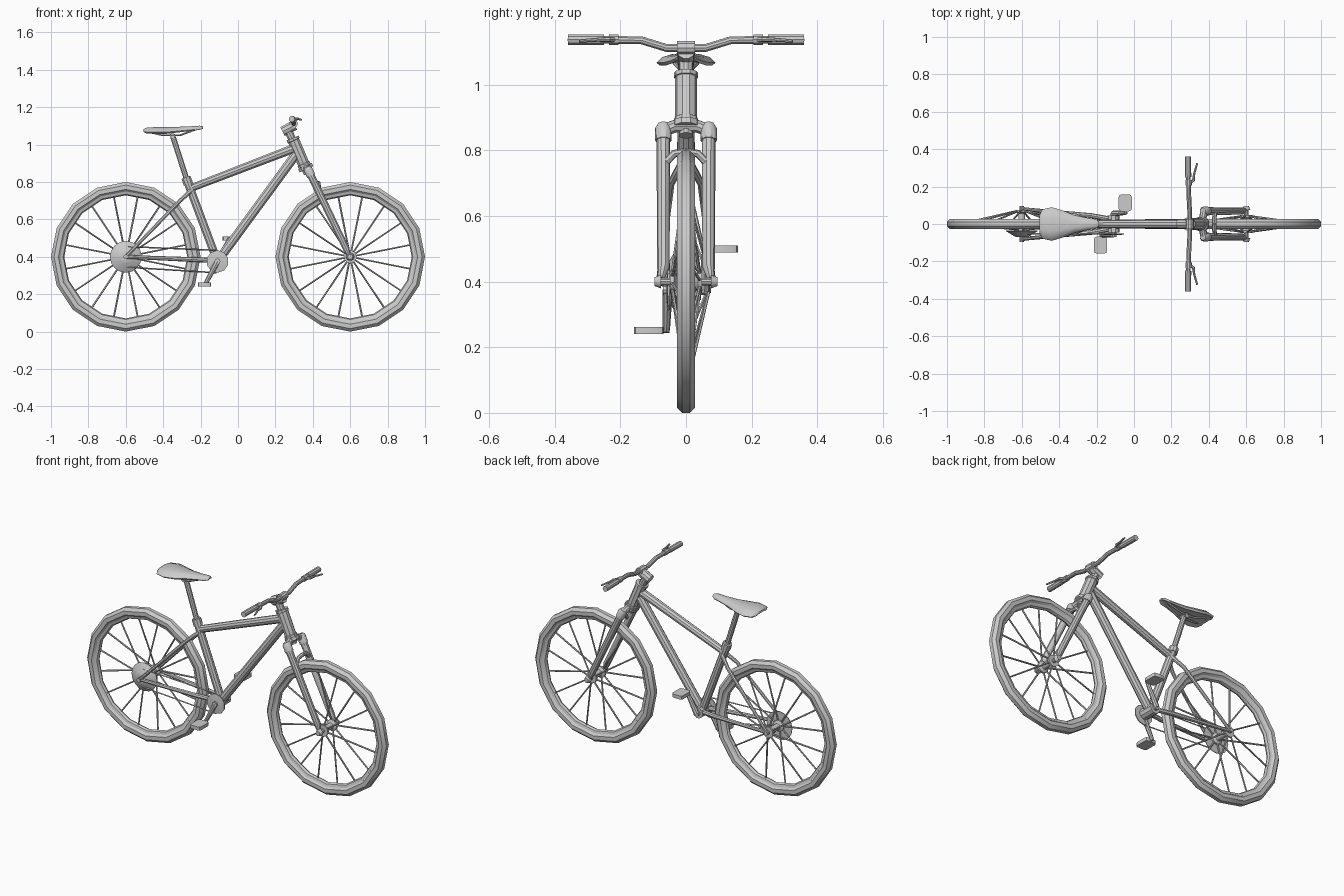
import bpy, bmesh, math
from mathutils import Vector

if "Cube" in bpy.data.objects:
    bpy.data.objects.remove(bpy.data.objects["Cube"], do_unlink=True)

grey = bpy.data.materials.new("light grey")
grey.use_nodes = True
grey.diffuse_color = (0.6, 0.6, 0.6, 1)
grey.node_tree.nodes["Principled BSDF"].inputs["Base Color"].default_value = (0.6, 0.6, 0.6, 1)


def finish(ob, angle=35):
    """Give the part its colour and shading."""
    ob.data.materials.clear()
    ob.data.materials.append(grey)
    bpy.ops.object.select_all(action='DESELECT')
    ob.select_set(True)
    bpy.context.view_layer.objects.active = ob
    bpy.ops.object.shade_smooth_by_angle(angle=math.radians(angle))
    return ob


def from_bmesh(name, bm, angle=35):
    bmesh.ops.recalc_face_normals(bm, faces=bm.faces[:])
    me = bpy.data.meshes.new(name)
    bm.to_mesh(me)
    bm.free()
    ob = bpy.data.objects.new(name, me)
    bpy.context.collection.objects.link(ob)
    return finish(ob, angle)


def tube(name, points, radius, res=3):
    """Round tube through points; radius may be a list, one per point."""
    cu = bpy.data.curves.new(name, 'CURVE')
    cu.dimensions = '3D'
    cu.bevel_depth = 1
    cu.bevel_resolution = res
    cu.use_fill_caps = True
    sp = cu.splines.new('POLY')
    sp.points.add(len(points) - 1)
    radii = radius if isinstance(radius, list) else [radius] * len(points)
    for p, co, r in zip(sp.points, points, radii):
        p.co = (*co, 1)
        p.radius = r
    ob = bpy.data.objects.new(name, cu)
    bpy.context.collection.objects.link(ob)
    bpy.ops.object.select_all(action='DESELECT')
    ob.select_set(True)
    bpy.context.view_layer.objects.active = ob
    bpy.ops.object.convert(target='MESH')
    return finish(bpy.context.object)


def lathe(name, centre, profile, steps=16, closed=True):
    """Turn a (radius, y) profile about the y direction."""
    bm = bmesh.new()
    rings = []
    for i in range(steps):
        a = math.tau * i / steps
        rings.append([bm.verts.new((centre[0] + r * math.sin(a), y, centre[1] + r * math.cos(a)))
                      for r, y in profile])
    n = len(profile)
    for i in range(steps):
        a, b = rings[i], rings[(i + 1) % steps]
        for j in range(n if closed else n - 1):
            k = (j + 1) % n
            bm.faces.new((a[j], a[k], b[k], b[j]))
    if not closed:
        for j in (0, n - 1):
            bm.faces.new([r[j] for r in rings])
    return from_bmesh(name, bm)


def block(name, centre, size, bevel=0.01):
    """Box with its upright edges cut off."""
    bm = bmesh.new()
    bmesh.ops.create_cube(bm, size=1)
    for v in bm.verts:
        v.co = Vector(c + s * q for c, s, q in zip(centre, size, v.co))
    upright = [e for e in bm.edges if abs(e.verts[0].co.z - e.verts[1].co.z) > size[2] / 2]
    bmesh.ops.bevel(bm, geom=upright, offset=bevel, segments=2, profile=0.5, affect='EDGES')
    return from_bmesh(name, bm)


def at(x, z, y=0.0):
    return (x, y, z)


# Wheels: tyre, rim, hub and splayed spokes
AXLE = 0.4
tyre = [(0.372 + 0.028 * math.cos(math.tau * (j + 0.5) / 8) * 1.08,
         0.03 * math.sin(math.tau * (j + 0.5) / 8)) for j in range(8)]
rim = [(0.350, -0.018), (0.350, 0.018), (0.335, 0.013), (0.329, 0), (0.335, -0.013)]
for label, x, left, right in (("front", 0.6, 0.042, -0.042), ("rear", -0.6, 0.07, -0.03)):
    c = (x, AXLE)
    lathe(label + "_tyre", c, tyre)
    lathe(label + "_rim", c, rim)
    lathe(label + "_hub", c, [(0.034, right - 0.006), (0.034, right + 0.006), (0.018, right + 0.014),
                              (0.018, left - 0.014), (0.034, left - 0.006), (0.034, left + 0.006)],
          12, closed=False)
    tube(label + "_axle", [(x, -0.095, AXLE), (x, 0.095, AXLE)], 0.012)
    for i in range(16):
        a = math.tau * (i + 0.5) / 16
        s, k = math.sin(a), math.cos(a)
        tube(f"{label}_spoke_{i + 1}",
             [(x + 0.028 * s, left if i % 2 else right, AXLE + 0.028 * k),
              (x + 0.335 * s, 0, AXLE + 0.335 * k)], 0.0048, 1)

# Frame
BB = (-0.11, 0.375)
tube("seat_tube", [at(-0.273, 0.81), at(*BB)], 0.023)
tube("seat_collar", [at(-0.278, 0.825), at(-0.266, 0.79)], 0.027)
tube("top_tube", [at(-0.245, 0.77), at(0.30, 0.98)], [0.021, 0.025])
tube("down_tube", [at(0.315, 0.955), at(*BB)], [0.026, 0.025])
tube("head_tube", [at(0.292, 1.035), at(0.297, 1.022), at(0.298, 1.02), at(0.35, 0.898),
                   at(0.351, 0.896), at(0.356, 0.884)], [0.037, 0.037, 0.033, 0.033, 0.037, 0.037])
tube("bottom_bracket", [at(*BB, -0.045), at(*BB, 0.045)], 0.033)
for side, s in (("left", 1), ("right", -1)):
    tube(side + "_chain_stay", [at(-0.12, 0.38, 0.025 * s), at(-0.23, 0.385, 0.045 * s),
                                at(-0.6, AXLE, 0.08 * s)], [0.014, 0.013, 0.010], 2)
    tube(side + "_seat_stay", [at(-0.25, 0.755, 0.015 * s), at(-0.31, 0.70, 0.045 * s),
                               at(-0.6, AXLE, 0.083 * s)], [0.013, 0.011, 0.009], 2)

# Fork
tube("steerer", [at(0.262, 1.09), at(0.372, 0.845)], 0.022)
tube("fork_crown", [at(0.376, 0.86, -0.07), at(0.368, 0.873, -0.035), at(0.368, 0.873, 0.035),
                    at(0.376, 0.86, 0.07)], 0.02)
tube("crown_ring", [at(0.358, 0.885), at(0.366, 0.868)], 0.042)
for side, s in (("left", 1), ("right", -1)):
    y = 0.069 * s
    tube(side + "_fork_leg", [at(0.385, 0.845, y), at(0.578, 0.445, y), at(0.592, 0.41, y * 1.1)],
         [0.021, 0.019, 0.011])
    tube(side + "_fork_cap", [at(0.368, 0.88, y), at(0.374, 0.868, y), at(0.392, 0.83, y)],
         [0.017, 0.025, 0.025])
    tube(side + "_dropout", [at(0.6, AXLE, 0.076 * s), at(0.6, AXLE, 0.096 * s)], [0.022, 0.014])
    tube(side + "_fork_brace", [at(0.432, 0.765, 0.06 * s), at(0.43, 0.79, 0.036 * s),
                                at(0.43, 0.795, 0)], 0.012, 2)

# Stem and handlebar
tube("stem", [at(0.238, 1.07), at(0.304, 1.104)], 0.028)
tube("bar_clamp", [at(0.298, 1.112, -0.027), at(0.298, 1.112, 0.027)], 0.022)
half = [(0.298, 0.0, 1.112), (0.298, 0.06, 1.112), (0.294, 0.135, 1.135), (0.29, 0.26, 1.137)]
tube("handlebar", [(x, -y, z) for x, y, z in half[:0:-1]] + half, 0.0125)
for side, s in (("left", 1), ("right", -1)):
    tube(side + "_grip", [(0.29, 0.25 * s, 1.137), (0.288, 0.36 * s, 1.137)], 0.0165)
    tube(side + "_lever_clamp", [(0.292, 0.205 * s, 1.137), (0.292, 0.235 * s, 1.137)], 0.017)
    tube(side + "_brake_lever", [(0.295, 0.215 * s, 1.137), (0.318, 0.235 * s, 1.138),
                                 (0.322, 0.27 * s, 1.137), (0.338, 0.325 * s, 1.133)],
         [0.009, 0.008, 0.006, 0.005], 2)

# Seat post and saddle, lofted from cross-sections (x, half width, top, edge drop)
tube("seat_post", [at(-0.347, 1.04), at(-0.27, 0.80)], 0.0155)
tube("seat_clamp", [at(-0.35, 1.047, -0.022), at(-0.35, 1.047, 0.022)], 0.015)
bm = bmesh.new()
rings = []
for x, w, top, drop in ((-0.505, 0.05, 1.082, 0.015), (-0.49, 0.078, 1.090, 0.03),
                        (-0.44, 0.09, 1.094, 0.036), (-0.38, 0.072, 1.094, 0.036),
                        (-0.32, 0.048, 1.095, 0.03), (-0.25, 0.033, 1.098, 0.025),
                        (-0.205, 0.027, 1.101, 0.022), (-0.187, 0.014, 1.098, 0.013)):
    shape = [(0.45, 0), (0.82, 0.3), (1, 0.75), (0.88, 1), (0.5, 0.75)]
    shape += [(-a, b) for a, b in reversed(shape)]
    rings.append([bm.verts.new((x, a * w, top - b * drop)) for a, b in shape])
for a, b in zip(rings, rings[1:]):
    for j in range(len(a)):
        k = (j + 1) % len(a)
        bm.faces.new((a[j], a[k], b[k], b[j]))
bm.faces.new(rings[0])
bm.faces.new(rings[-1])
from_bmesh("saddle", bm, 50)
for side, s in (("left", 1), ("right", -1)):
    tube(side + "_saddle_rail", [at(-0.47, 1.066, 0.035 * s), at(-0.40, 1.05, 0.02 * s),
                                 at(-0.31, 1.05, 0.02 * s), at(-0.23, 1.08, 0.01 * s)], 0.006, 1)

# Drivetrain: cassette, chainring, chain, cranks and pedals
lathe("cassette", (-0.6, AXLE), [(0.085, -0.034), (0.085, -0.038), (0.035, -0.068), (0.02, -0.07)],
      16, closed=False)
lathe("chainring", BB, [(0.06, -0.05), (0.06, -0.056), (0.03, -0.060)], 10, closed=False)
for label, s in (("upper", 1), ("lower", -1)):
    tube(label + "_chain", [at(-0.6, AXLE + 0.055 * s, -0.052),
                            at(-0.115, BB[1] + 0.06 * s, -0.053)], 0.004, 0)
tube("crank_axle", [at(*BB, -0.07), at(*BB, 0.06)], 0.016)
for side, s in (("left", 1), ("right", -1)):
    px, pz = BB[0] + 0.066 * s, BB[1] + 0.124 * s
    tube(side + "_crank", [at(*BB, 0.056 * s), at(px, pz, 0.06 * s)], [0.016, 0.011], 2)
    tube(side + "_pedal_axle", [at(px, pz, 0.05 * s), at(px, pz, 0.09 * s)], 0.007, 2)
    block(side + "_pedal", (px - 0.003, 0.113 * s, pz), (0.07, 0.09, 0.021), 0.014)
